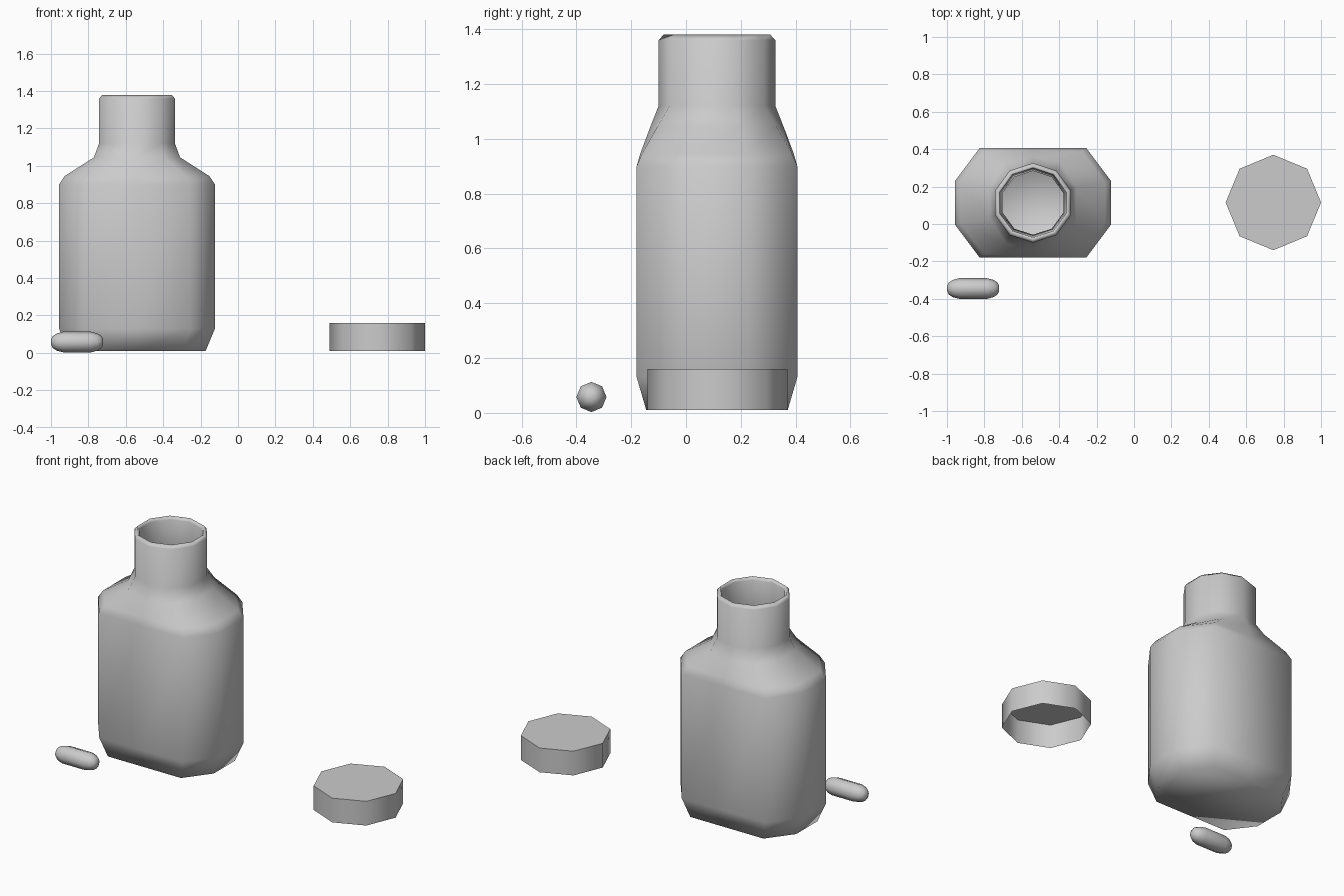
import bpy, bmesh, math
from mathutils import Vector, Matrix

cube = bpy.data.objects.get("Cube")
if cube:
    bpy.data.objects.remove(cube, do_unlink=True)

grey = bpy.data.materials.new("plain grey")
grey.use_nodes = True
colour = (0.6, 0.6, 0.6, 1)
grey.diffuse_color = colour
grey.node_tree.nodes["Principled BSDF"].inputs["Base Color"].default_value = colour


def loft(name, rings, location, cap_first=False, cap_last=False, angle=180):
    """Skin a list of equal point loops and finish it as an object."""
    bm = bmesh.new()
    loops = [[bm.verts.new(p) for p in ring] for ring in rings]
    for low, high in zip(loops, loops[1:]):
        for i in range(len(low)):
            j = (i + 1) % len(low)
            bm.faces.new((low[i], low[j], high[j], high[i]))
    if cap_first:
        bm.faces.new(loops[0][::-1])
    if cap_last:
        bm.faces.new(loops[-1])
    mesh = bpy.data.meshes.new(name)
    bm.to_mesh(mesh)
    bm.free()
    mesh.materials.append(grey)
    obj = bpy.data.objects.new(name, mesh)
    obj.location = location
    bpy.context.collection.objects.link(obj)
    bpy.ops.object.select_all(action='DESELECT')
    obj.select_set(True)
    bpy.context.view_layer.objects.active = obj
    bpy.ops.object.shade_smooth_by_angle(angle=math.radians(angle))
    return obj


def circle(sides, radius, z, start=0.0):
    turns = [math.radians(start) + math.tau * i / sides for i in range(sides)]
    return [Vector((radius * math.cos(a), radius * math.sin(a), z)) for a in turns]


# Bottle: a ten-sided neck that widens into a chamfered rectangular body
neck = circle(10, 0.213, 0, 18)
quarter = [(0.417, 0.117), (0.285, 0.293), (0, 0.293)]
left_half = [(-x, y) for x, y in quarter[1::-1]]
back = quarter + left_half
body = [Vector((x, y, 0)) for x, y in back + [(-x, -y) for x, y in back]]


def bottle_ring(z, wide, deep, scale=1.0):
    return [Vector(((n.x + (b.x - n.x) * wide) * scale,
                    (n.y + (b.y - n.y) * deep) * scale, z))
            for n, b in zip(neck, body)]


sections = [
    (0.01, 1, 1, 0.88), (0.13, 1, 1), (0.9, 1, 1), (0.945, 0.86, 0.84),
    (1.045, 0.13, 0.37), (1.12, 0, 0), (1.36, 0, 0), (1.38, 0, 0, 0.91),
    # inner wall, back down to the floor
    (1.36, 0, 0, 0.87), (1.12, 0, 0, 0.8), (1.03, 0.13, 0.37, 0.87),
    (0.92, 0.86, 0.84, 0.93), (0.88, 1, 1, 0.94), (0.14, 1, 1, 0.94),
    (0.04, 1, 1, 0.83),
]
loft("bottle", [bottle_ring(*s) for s in sections], (-0.54, 0.113, 0),
     cap_first=True, cap_last=True)

# Lid: an open-bottomed octagonal cap lying on the ground
loft("lid", [circle(8, 0.255, z) for z in (0.01, 0.16)], (0.745, 0.115, 0),
     cap_last=True, angle=50)

# Pill: a small capsule lying along x
half = [(0.139, 0.014), (0.13, 0.032), (0.109, 0.046), (0.075, 0.055)]
profile = [(-x, r) for x, r in half] + half[::-1]
lay_down = Matrix.Rotation(math.radians(90), 3, 'Y')
pill_rings = [[lay_down @ p for p in circle(8, r, x)] for x, r in profile]
loft("pill", pill_rings, (-0.86, -0.345, 0.058), cap_first=True, cap_last=True)
